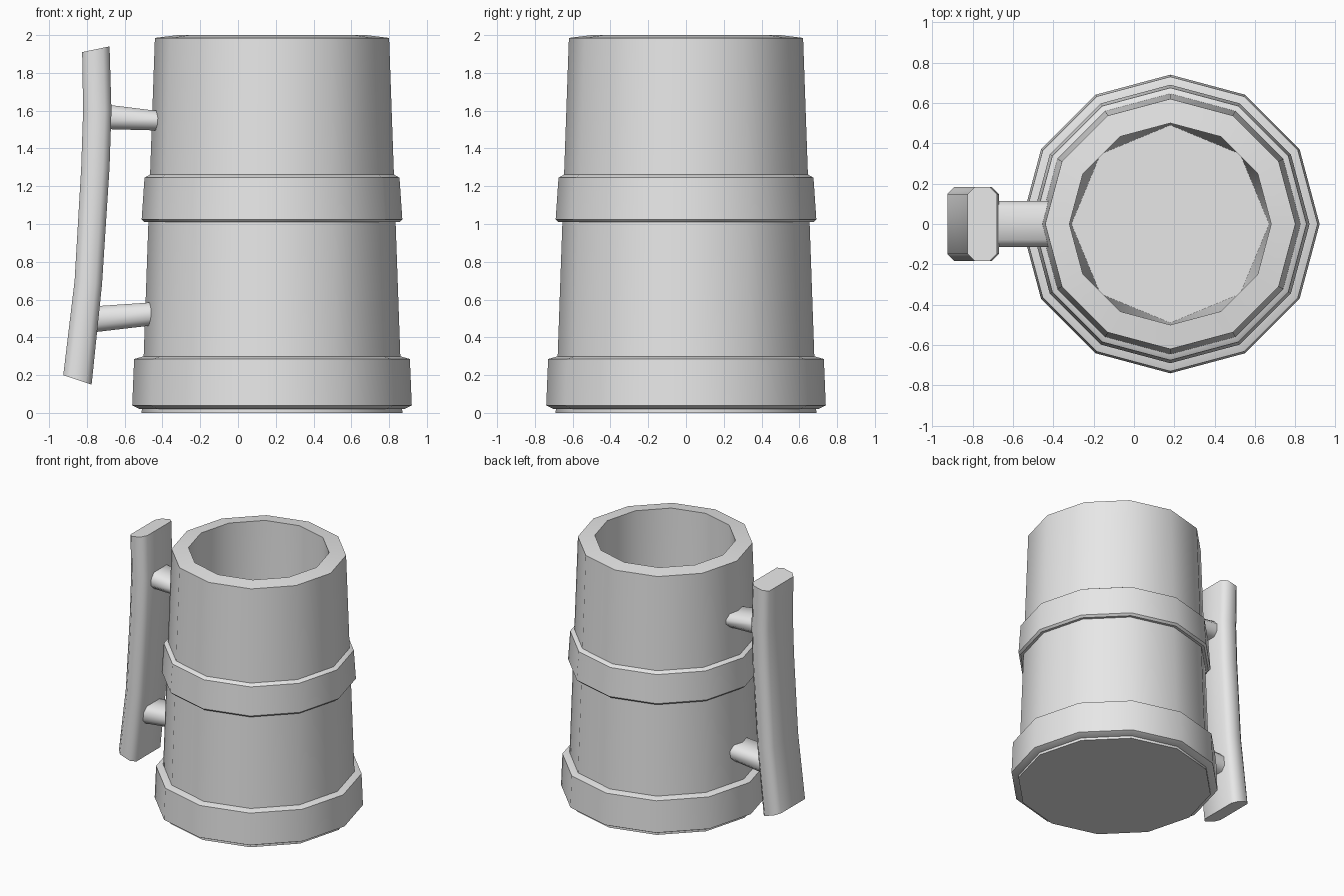
import bpy, bmesh, math
from mathutils import Vector

cube = bpy.data.objects.get("Cube")
if cube:
    bpy.data.objects.remove(cube, do_unlink=True)

CENTER = Vector((0.18, 0, 0))
SIDES = 12

grey = bpy.data.materials.new("plain_grey")
grey.use_nodes = True
grey.diffuse_color = (0.8, 0.8, 0.8, 1)
for node in grey.node_tree.nodes:
    if node.type == 'BSDF_PRINCIPLED':
        node.inputs["Base Color"].default_value = grey.diffuse_color


def finish(name, bm, angle):
    bmesh.ops.recalc_face_normals(bm, faces=bm.faces[:])
    mesh = bpy.data.meshes.new(name)
    bm.to_mesh(mesh)
    bm.free()
    obj = bpy.data.objects.new(name, mesh)
    mesh.materials.append(grey)
    bpy.context.collection.objects.link(obj)
    bpy.ops.object.select_all(action='DESELECT')
    obj.select_set(True)
    bpy.context.view_layer.objects.active = obj
    bpy.ops.object.shade_smooth_by_angle(angle=math.radians(angle))
    return obj


def ring(bm, radius, z, sides=SIDES):
    return [bm.verts.new(CENTER + Vector((radius * math.cos(a), radius * math.sin(a), z)))
            for a in (math.tau * i / sides for i in range(sides))]


def join(bm, a, b):
    n = len(a)
    for i in range(n):
        j = (i + 1) % n
        bm.faces.new((a[i], a[j], b[j], b[i]))


def loft(bm, rings, closed=False):
    for a, b in zip(rings, rings[1:]):
        join(bm, a, b)
    if closed:
        join(bm, rings[-1], rings[0])
    else:
        bm.faces.new(rings[0])
        bm.faces.new(rings[-1])


# Tapered cup: outer wall, rim, and a hollow narrowing to an eight-sided floor
bm = bmesh.new()
base, shoulder = ring(bm, 0.69, 0), ring(bm, 0.62, 1.985)
lip, floor = ring(bm, 0.50, 2.0), ring(bm, 0.49, 0.15, 8)
bm.faces.new(base)
join(bm, base, shoulder)
join(bm, shoulder, lip)
bm.faces.new(floor)
for q in range(4):
    top = [lip[(q * 3 + k) % 12] for k in range(4)]
    low = [floor[(q * 2 + k) % 8] for k in range(3)]
    bm.faces.new((top[0], top[1], low[0]))
    bm.faces.new((top[1], low[1], low[0]))
    bm.faces.new((top[1], top[2], low[1]))
    bm.faces.new((top[2], low[2], low[1]))
    bm.faces.new((top[2], top[3], low[2]))
finish("cup", bm, 35)


# Hoops around the cup, with sloping top and bottom edges
def hoop(name, profile):
    bm = bmesh.new()
    loft(bm, [ring(bm, r, z) for r, z in profile], closed=True)
    finish(name, bm, 35)


hoop("middle_hoop", [(0.63, 1.01), (0.675, 1.01), (0.69, 1.025),
                     (0.675, 1.245), (0.645, 1.262), (0.63, 1.262)])
hoop("bottom_hoop", [(0.66, 0.02), (0.70, 0.02), (0.74, 0.04),
                     (0.73, 0.285), (0.685, 0.298), (0.66, 0.298)])


# Bars with a chamfered rectangular section, given as stations of two edge points
def bar(name, stations, half_width, chamfer):
    bm = bmesh.new()
    rings = []
    for (x1, z1), (x2, z2) in stations:
        p, q = Vector((x1, 0, z1)), Vector((x2, 0, z2))
        t = chamfer / (q - p).length
        w, n = half_width, half_width - chamfer
        section = [(0, -n), (t, -w), (1 - t, -w), (1, -n),
                   (1, n), (1 - t, w), (t, w), (0, n)]
        rings.append([bm.verts.new(p.lerp(q, f) + Vector((0, y, 0))) for f, y in section])
    loft(bm, rings)
    finish(name, bm, 50)


# Bent grip
bar("handle_grip", [((-0.925, 0.20), (-0.775, 0.15)),
                    ((-0.865, 0.70), (-0.72, 0.68)),
                    ((-0.83, 1.30), (-0.68, 1.30)),
                    ((-0.82, 1.60), (-0.67, 1.60)),
                    ((-0.825, 1.91), (-0.68, 1.94))], 0.183, 0.035)

# Pegs joining the grip to the cup
bar("upper_peg", [((-0.72, 1.503), (-0.72, 1.635)),
                  ((-0.42, 1.495), (-0.42, 1.598))], 0.113, 0.035)
bar("lower_peg", [((-0.78, 0.425), (-0.78, 0.563)),
                  ((-0.455, 0.463), (-0.455, 0.585))], 0.113, 0.035)
